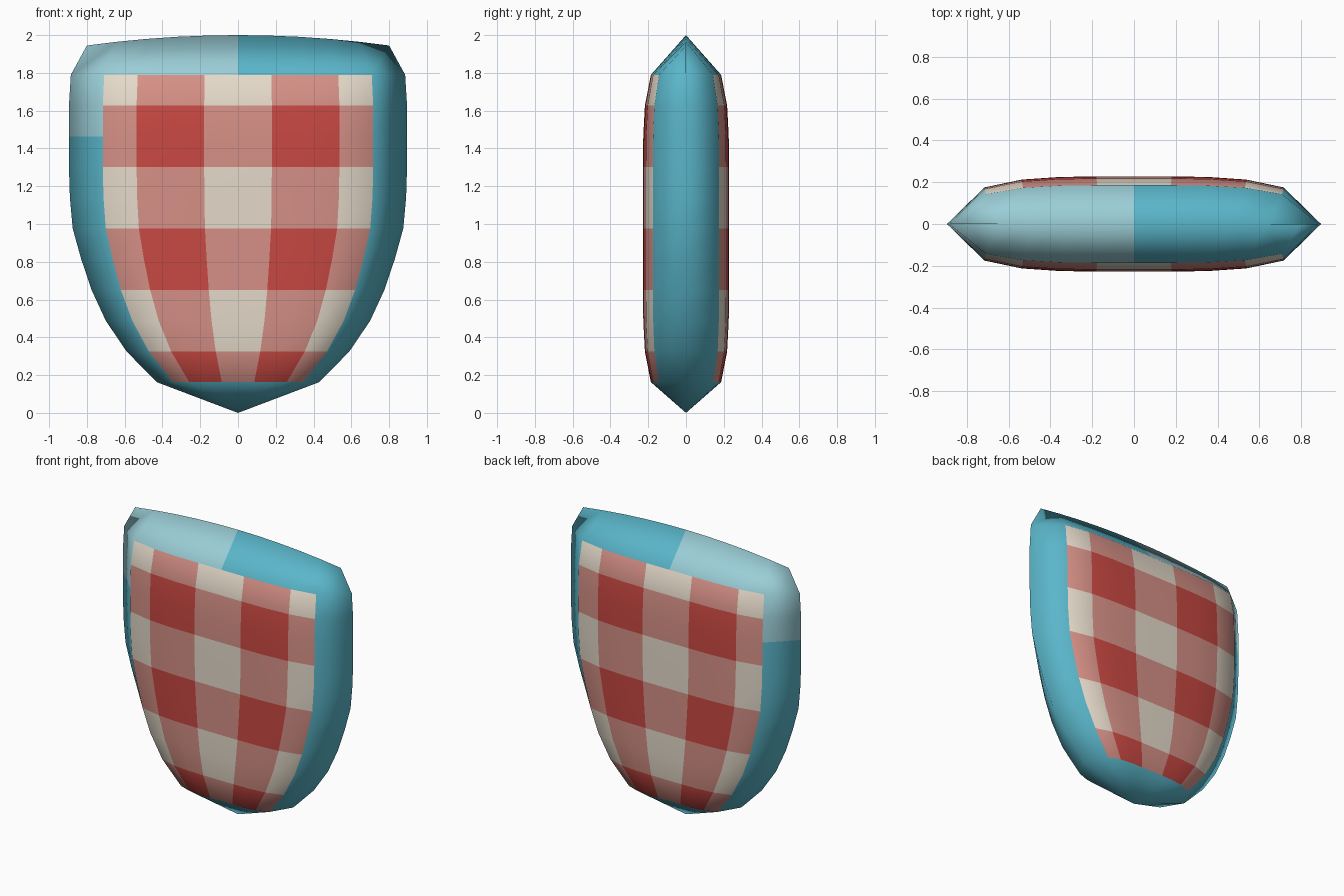
import bpy, bmesh, math

if "Cube" in bpy.data.objects:
    bpy.data.objects.remove(bpy.data.objects["Cube"])

def lin(c):
    c /= 255
    return c / 12.92 if c <= 0.04045 else ((c + 0.055) / 1.055) ** 2.4

def material(name, r, g, b):
    m = bpy.data.materials.new(name)
    m.diffuse_color = (lin(r), lin(g), lin(b), 1)
    m.use_nodes = True
    m.node_tree.nodes["Principled BSDF"].inputs["Base Color"].default_value = m.diffuse_color
    return m

mats = [material("teal", 90, 182, 202), material("light teal", 155, 206, 215),
        material("cream", 229, 218, 202), material("pink", 213, 144, 134),
        material("red", 200, 72, 66)]

# half-width of the shield at each of the 13 levels
widths = [0, .43, .59, .70, .775, .83, .875, .89, .895, .895, .895, .885, .80]
COLS, ROWS = 10, 12

def point(i, j, side):
    u, v = 2 * i / COLS - 1, 2 * j / ROWS - 1
    x = u * widths[j]
    z = j * 0.1627 if j < ROWS else 2 - 0.086 * x * x
    depth = 0.228 * math.sqrt(max(0, 1 - u ** 4)) * math.sqrt(max(0, 1 - v ** 6))
    return (x, side * depth, z)

def colour(i, j):
    # gingham panel inside, teal border outside with one lighter corner
    if 0 < i < COLS - 1 and 0 < j < ROWS - 1:
        return 2 + (i // 2 % 2 == 1) + (j // 2 % 2 == 0)
    if (j == ROWS - 1 and i < COLS // 2) or (i == 0 and j >= 9):
        return 1
    return 0

# padded shield: two domed grids welded along the rim
bm = bmesh.new()
for side in (-1, 1):
    grid = [[bm.verts.new(point(i, j, side)) for j in range(ROWS + 1)]
            for i in range(COLS + 1)]
    for i in range(COLS):
        for j in range(ROWS):
            a, b, c, d = grid[i][j], grid[i + 1][j], grid[i + 1][j + 1], grid[i][j + 1]
            # mirrored diagonals on the back
            tris = [(a, b, c), (a, c, d)] if side < 0 else [(b, a, d), (b, d, c)]
            for t in tris:
                if j == 0 and sum(w in (a, b) for w in t) == 2:
                    continue  # collapses at the bottom tip
                f = bm.faces.new(t)
                f.material_index = colour(i, j)
bmesh.ops.remove_doubles(bm, verts=bm.verts[:], dist=0.0005)
bmesh.ops.delete(bm, geom=[v for v in bm.verts if not v.link_faces], context='VERTS')
for f in bm.faces:
    f.smooth = True  # fully smooth, also over the rim

mesh = bpy.data.meshes.new("padded_shield")
bm.to_mesh(mesh)
bm.free()
for m in mats:
    mesh.materials.append(m)
obj = bpy.data.objects.new("padded_shield", mesh)
bpy.context.collection.objects.link(obj)
